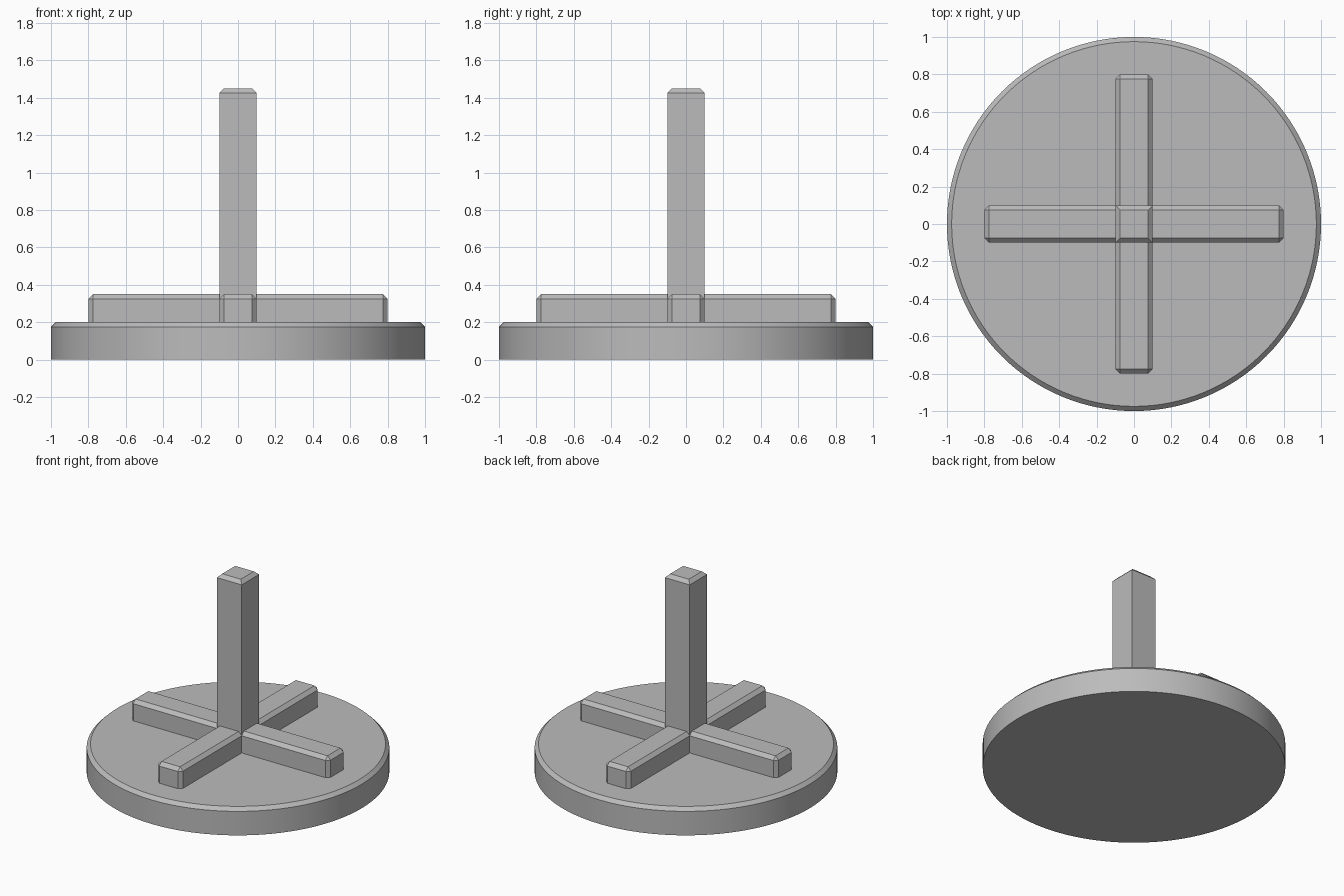
import bpy
import bmesh
from mathutils import Matrix

cube = bpy.data.objects.get("Cube")
if cube:
    bpy.data.objects.remove(cube, do_unlink=True)

CHAMFER = 0.025
BASE_TOP = 0.2

grey = bpy.data.materials.new("plain_grey")
grey.use_nodes = True
colour = (0.5, 0.5, 0.5, 1)
grey.diffuse_color = colour
grey.node_tree.nodes["Principled BSDF"].inputs["Base Color"].default_value = colour


def finish(name, bm, edges):
    """Chamfer the given edges and turn the mesh into an object."""
    bmesh.ops.bevel(bm, geom=edges, offset=CHAMFER, segments=1,
                    affect='EDGES', profile=0.5)
    mesh = bpy.data.meshes.new(name)
    bm.to_mesh(mesh)
    bm.free()
    mesh.materials.append(grey)
    obj = bpy.data.objects.new(name, mesh)
    bpy.context.collection.objects.link(obj)
    return obj


def top_edges(bm, top):
    return [e for e in bm.edges if all(abs(v.co.z - top) < 1e-4 for v in e.verts)]


def side_edges(bm):
    return [e for e in bm.edges if abs(e.verts[0].co.z - e.verts[1].co.z) > 1e-4]


def box(name, size_x, size_y, bottom, top, chamfer_corners):
    bm = bmesh.new()
    bmesh.ops.create_cube(bm, size=1, matrix=Matrix.Translation((0, 0, (bottom + top) / 2))
                          @ Matrix.Diagonal((size_x, size_y, top - bottom, 1)))
    edges = top_edges(bm, top)
    if chamfer_corners:
        edges += side_edges(bm)
    return finish(name, bm, edges)


# Round base with a chamfered upper rim
bm = bmesh.new()
bmesh.ops.create_cone(bm, cap_ends=True, segments=128, radius1=1, radius2=1,
                      depth=BASE_TOP, matrix=Matrix.Translation((0, 0, BASE_TOP / 2)))
base = finish("round_base", bm, top_edges(bm, BASE_TOP))
bpy.ops.object.select_all(action='DESELECT')
base.select_set(True)
bpy.context.view_layer.objects.active = base
bpy.ops.object.shade_smooth_by_angle(angle=0.5)

# Crossed foot bars
box("cross_bar_sideways", 1.6, 0.2, BASE_TOP, 0.35, True)
box("cross_bar_lengthwise", 0.2, 1.6, BASE_TOP, 0.35, True)

# Upright post
box("upright_post", 0.2, 0.2, BASE_TOP, 1.45, False)
